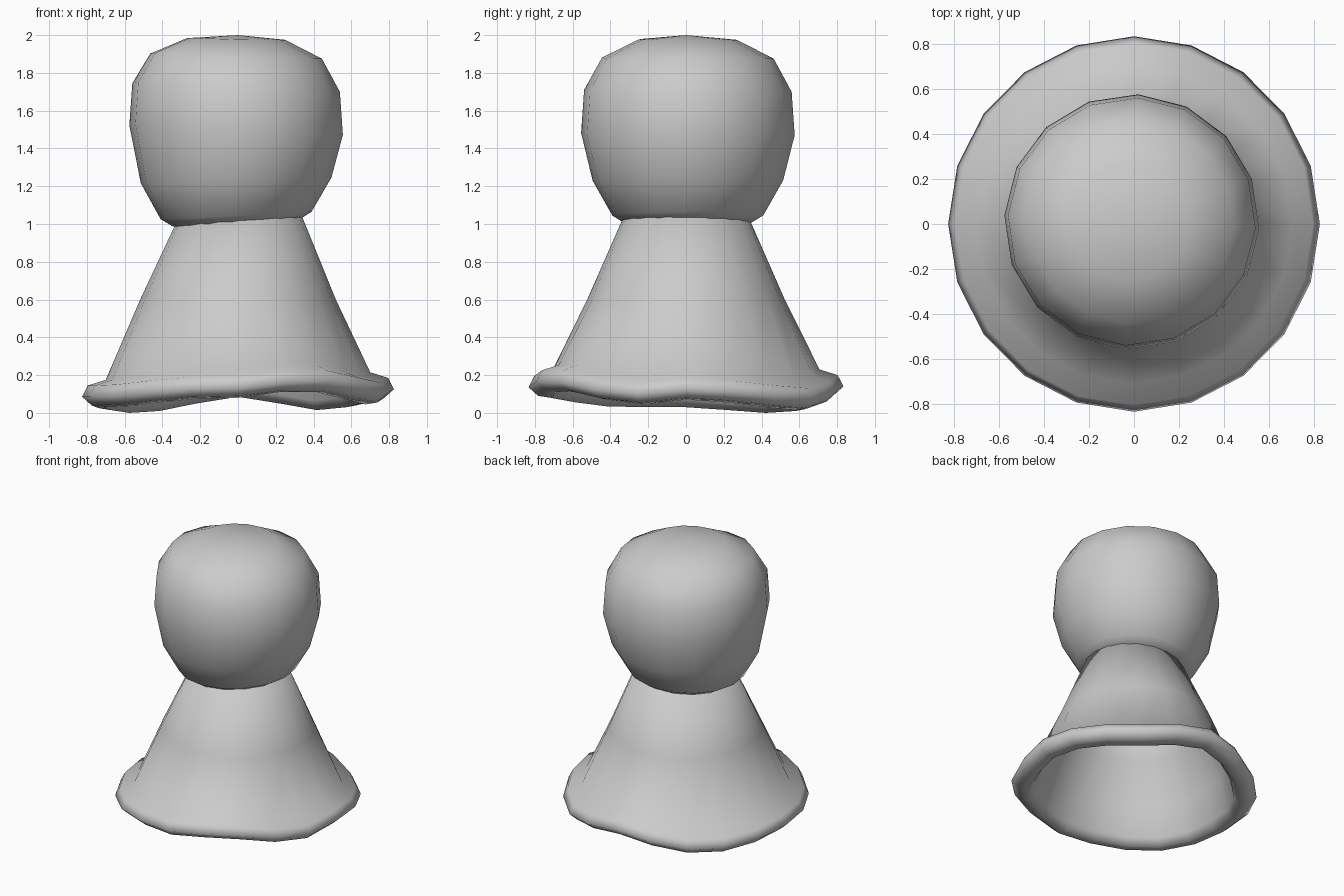
import bpy
import bmesh
from math import cos, sin, pi, radians

if "Cube" in bpy.data.objects:
    bpy.data.objects.remove(bpy.data.objects["Cube"])


def lathe(name, rings, sides, place, poles=None):
    """Smooth revolved mesh; place(r, z, ring, i) gives a vertex.
    With poles (bottom z, top z) the ends are capped, else the profile is a closed loop."""
    bm = bmesh.new()
    grid = [[bm.verts.new(place(r, z, k, i)) for i in range(sides)]
            for k, (r, z) in enumerate(rings)]
    pairs = list(zip(grid, grid[1:]))
    if not poles:
        pairs.append((grid[-1], grid[0]))
    for lo, hi in pairs:
        for i in range(sides):
            j = (i + 1) % sides
            bm.faces.new((lo[i], lo[j], hi[j], hi[i]))
    if poles:
        for ring, z in zip((grid[0], grid[-1]), poles):
            tip = bm.verts.new((0, 0, z))
            for i in range(sides):
                bm.faces.new((ring[i], ring[(i + 1) % sides], tip))
    bmesh.ops.recalc_face_normals(bm, faces=bm.faces)
    for f in bm.faces:
        f.smooth = True
    mesh = bpy.data.meshes.new(name)
    bm.to_mesh(mesh)
    bm.free()
    bpy.context.collection.objects.link(bpy.data.objects.new(name, mesh))


# Head: ball with a raised upper left side and an underside leaning left
HEAD = [(0.19, 0.985), (0.335, 1.005), (0.40, 1.045), (0.505, 1.23),
        (0.566, 1.47), (0.55, 1.70), (0.455, 1.875), (0.26, 1.975)]
LIFT = [0, 0, 0, 0, .06, .05, .03, .01]


def head_point(r, z, k, i):
    a = 2 * pi * i / 16 - 0.05
    left = max(0.0, cos(a - radians(198))) ** 1.5
    x, y = r * cos(a), r * sin(a)
    if z < 1.5:
        z += 0.055 * x * (1.5 - z) / 0.5
    return (x - 0.01, y + 0.01, z + LIFT[k] * left)


lathe("head", HEAD, 16, head_point, (0.98, 2.0))

# Skirt: hollow cone with a thick rolled hem that waves up and down
HEM = [.07, .055, .03, .015, .05, .085, .05, .01, .00, .015,
       .03, .03, .035, .055, .075, .08, .11, .11, .07, .045]
SKIRT = [(0.322, 1.02), (0.50, 0.60), (0.62, 0.30), (0.67, 0.05), (0.71, 0.00),
         (0.775, 0.01), (0.825, 0.055), (0.795, 0.115), (0.70, 0.145),
         (0.518, 0.60), (0.335, 1.02)]


def skirt_point(r, z, k, i):
    a = 2 * pi * i / 20
    if z < 0.2:
        z += HEM[i]
    elif z > 1.0:
        z += 0.03 * cos(a)
    return (r * cos(a), r * sin(a) * 1.01, z)


lathe("skirt", SKIRT, 20, skirt_point)
